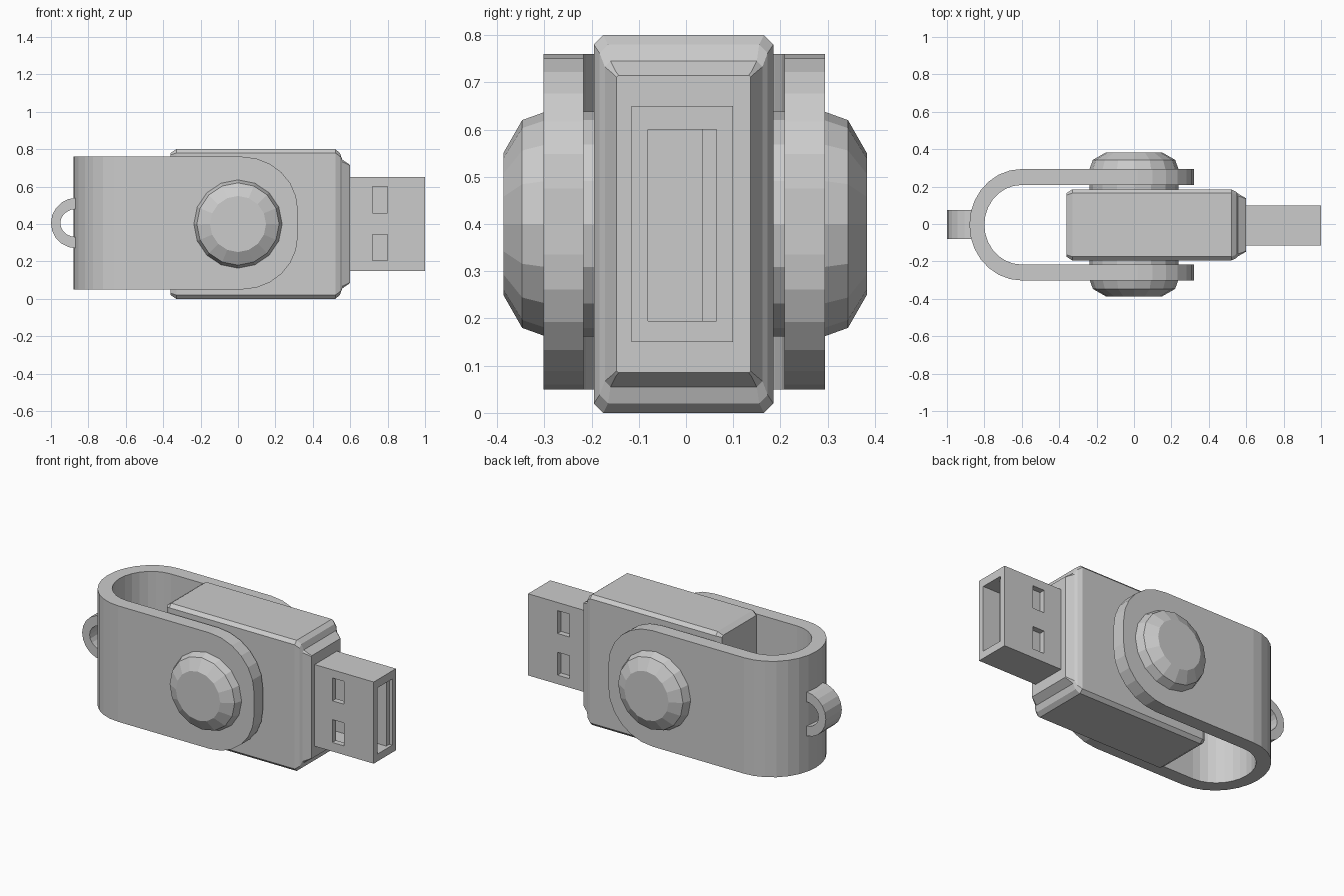
import bpy, bmesh
from math import pi, sin, cos

if "Cube" in bpy.data.objects:
    bpy.data.objects.remove(bpy.data.objects["Cube"])

grey = bpy.data.materials.new("plain grey")
grey.use_nodes = True
grey.diffuse_color = (0.6, 0.6, 0.6, 1)
grey.node_tree.nodes["Principled BSDF"].inputs["Base Color"].default_value = (0.6, 0.6, 0.6, 1)

MID = 0.4  # height of the pivot and of every part's middle


def loft(name, rings):
    """Skin a stack of equal-length closed rings and cap both ends."""
    bm = bmesh.new()
    loops = [[bm.verts.new(p) for p in ring] for ring in rings]
    for a, b in zip(loops, loops[1:]):
        for i in range(len(a)):
            j = (i + 1) % len(a)
            bm.faces.new((a[i], a[j], b[j], b[i]))
    bm.faces.new(loops[0][::-1])
    bm.faces.new(loops[-1])
    bmesh.ops.recalc_face_normals(bm, faces=bm.faces)
    mesh = bpy.data.meshes.new(name)
    bm.to_mesh(mesh)
    bm.free()
    mesh.materials.append(grey)
    obj = bpy.data.objects.new(name, mesh)
    bpy.context.collection.objects.link(obj)
    return obj


def prism_z(name, pts, lo, hi):
    return loft(name, [[(x, y, z) for x, y in pts] for z in (lo, hi)])


def prism_y(name, pts, lo, hi):
    return loft(name, [[(x, y, z) for x, z in pts] for y in (lo, hi)])


def box(name, x0, x1, y0, y1, z0, z1):
    return prism_z(name, [(x0, y0), (x1, y0), (x1, y1), (x0, y1)], z0, z1)


def arc(cx, cy, rx, ry, start, end, steps):
    angles = [start + (end - start) * i / steps for i in range(steps + 1)]
    return [(cx + rx * cos(a), cy + ry * sin(a)) for a in angles]


def boolean(obj, cutter, operation):
    mod = obj.modifiers.new("cut", "BOOLEAN")
    mod.operation, mod.solver, mod.object = operation, "EXACT", cutter
    bpy.context.view_layer.update()
    graph = bpy.context.evaluated_depsgraph_get()
    mesh = bpy.data.meshes.new_from_object(obj.evaluated_get(graph))
    obj.modifiers.clear()
    obj.data = mesh
    bpy.data.objects.remove(cutter)


# Body: chamfered rectangle lofted along x, with a stepped shoulder
def body_ring(x, hy, hz, c):
    corners = [(hy, hz - c), (hy - c, hz), (c - hy, hz), (-hy, hz - c),
               (-hy, c - hz), (c - hy, -hz), (hy - c, -hz), (hy, c - hz)]
    return [(x, y - 0.005, MID + z) for y, z in corners]


loft("body", [body_ring(*r) for r in (
    (-0.36, 0.17, 0.38, 0.01), (-0.33, 0.19, 0.40, 0.02),
    (0.52, 0.19, 0.40, 0.02), (0.545, 0.178, 0.38, 0.018),
    (0.557, 0.167, 0.345, 0.012), (0.59, 0.148, 0.322, 0.005),
    (0.6, 0.142, 0.315, 0.004))])

# Plug: hollow shell with two windows on each broad side
plug = box("plug_shell", 0.58, 1, -0.115, 0.1, 0.15, 0.65)
boolean(plug, box("cavity", 0.63, 1.1, -0.08, 0.065, 0.195, 0.6), "DIFFERENCE")
for z in (0.205, 0.46):
    boolean(plug, box("window", 0.72, 0.8, -0.2, 0.2, z, z + 0.14), "DIFFERENCE")
box("plug_tongue", 0.62, 0.98, 0.035, 0.066, 0.194, 0.601)

# Swivel cover: U-shaped strip trimmed to a rounded side outline
outer = arc(-0.6, -0.004, 0.28, 0.298, pi / 2, 3 * pi / 2, 14)
inner = arc(-0.6, -0.004, 0.2, 0.213, 3 * pi / 2, pi / 2, 14)
strip = [(0.5, 0.294)] + outer + [(0.5, -0.302), (0.5, -0.217)] + inner + [(0.5, 0.209)]
cover = prism_z("swivel_cover", strip, -0.1, 0.9)
outline = ([(-1.1, 0.05)] + arc(0.02, 0.335, 0.3, 0.285, -pi / 2, 0, 6)
           + arc(0.02, 0.475, 0.3, 0.285, 0, pi / 2, 6) + [(-1.1, 0.76)])
boolean(cover, prism_y("outline", outline, -0.5, 0.5), "INTERSECT")

# Pivot: turned pin with a bevelled cap at each side
half = [(0.385, 0.15), (0.345, 0.22), (0.295, 0.238)]
profile = [(-y, r) for y, r in half] + [(y, r) for y, r in half[::-1]]
loft("pivot_pin", [[(x, y - 0.002, z) for x, z in arc(0, MID, r, r, 0, 2 * pi, 16)[:-1]]
                   for y, r in profile])

# Keyring loop: half ring behind the cover
loop = (arc(-0.865, 0.405, 0.135, 0.135, pi / 2, 3 * pi / 2, 10)
        + arc(-0.865, 0.405, 0.085, 0.075, 3 * pi / 2, pi / 2, 10))
prism_y("keyring_loop", loop, -0.08, 0.075)
